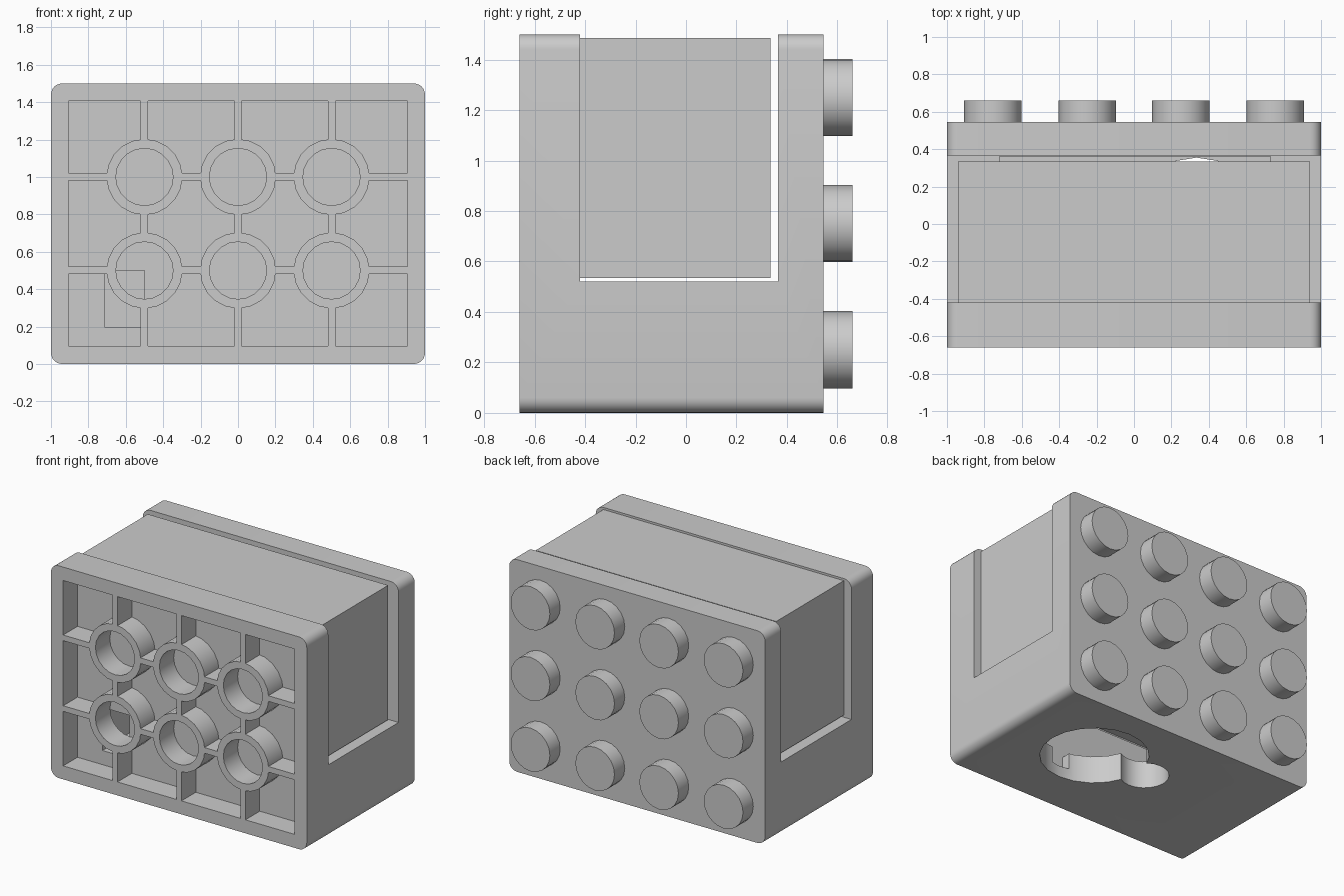
import bpy, bmesh, math
from mathutils import Matrix, Vector

cube = bpy.data.objects.get("Cube")
if cube:
    bpy.data.objects.remove(cube, do_unlink=True)

GREY = bpy.data.materials.new("light grey plastic")
GREY.use_nodes = True
GREY.diffuse_color = (0.6, 0.6, 0.6, 1)
GREY.node_tree.nodes["Principled BSDF"].inputs["Base Color"].default_value = (0.6, 0.6, 0.6, 1)

SIDES = 20
FRONT, BACK = -0.66, 0.545
RECESS = -0.5


def finish(name, bm):
    """Turn a bmesh into a named, shaded object."""
    bmesh.ops.recalc_face_normals(bm, faces=bm.faces)
    mesh = bpy.data.meshes.new(name)
    bm.to_mesh(mesh)
    bm.free()
    mesh.materials.append(GREY)
    mesh.shade_smooth()
    mesh.set_sharp_from_angle(angle=math.radians(35))
    obj = bpy.data.objects.new(name, mesh)
    bpy.context.scene.collection.objects.link(obj)
    return obj


def box(name, x, y, z):
    lo, hi = Vector((x[0], y[0], z[0])), Vector((x[1], y[1], z[1]))
    bm = bmesh.new()
    bmesh.ops.create_cube(bm, size=1, matrix=Matrix.Translation((lo + hi) / 2) @ Matrix.Diagonal((hi - lo).to_4d()))
    return finish(name, bm)


def cylinder(name, centre, radius, depth, axis):
    bm = bmesh.new()
    turn = Matrix.Rotation(math.pi / 2, 4, 'X') if axis == 'Y' else Matrix()
    bmesh.ops.create_cone(bm, cap_ends=True, segments=SIDES, radius1=radius, radius2=radius,
                          depth=depth, matrix=Matrix.Translation(centre) @ turn)
    return finish(name, bm)


def tube(name, x, z, outer, inner, y0, y1):
    bm = bmesh.new()
    loops = []
    for r, y in ((outer, y0), (outer, y1), (inner, y1), (inner, y0)):
        angles = [math.tau * i / SIDES for i in range(SIDES)]
        loops.append([bm.verts.new((x + r * math.cos(a), y, z + r * math.sin(a))) for a in angles])
    for k in range(4):
        a, b = loops[k], loops[(k + 1) % 4]
        for i in range(SIDES):
            j = (i + 1) % SIDES
            bm.faces.new((a[i], a[j], b[j], b[i]))
    return finish(name, bm)


def rounded_block(name, half, height, radius, y0, y1):
    bm = bmesh.new()
    corners = ((1, 1), (-1, 1), (-1, -1), (1, -1))
    points = []
    for k, (sx, sz) in enumerate(corners):
        for i in range(7):
            a = math.pi / 2 * (k + i / 6)
            points.append((sx * (half - radius) + radius * math.cos(a),
                           height / 2 + sz * (height / 2 - radius) + radius * math.sin(a)))
    face = bm.faces.new([bm.verts.new((x, y0, z)) for x, z in points])
    new = bmesh.ops.extrude_face_region(bm, geom=[face])["geom"]
    bmesh.ops.translate(bm, vec=(0, y1 - y0, 0), verts=[v for v in new if isinstance(v, bmesh.types.BMVert)])
    return finish(name, bm)


def cut(target, cutters):
    """Subtract the cutters, bake the result and remove the cutters."""
    for c in cutters:
        c.hide_render = True
        mod = target.modifiers.new("cut", 'BOOLEAN')
        mod.operation, mod.solver, mod.object = 'DIFFERENCE', 'EXACT', c
    graph = bpy.context.evaluated_depsgraph_get()
    mesh = bpy.data.meshes.new_from_object(target.evaluated_get(graph))
    target.modifiers.clear()
    target.data = mesh
    for c in cutters:
        bpy.data.objects.remove(c, do_unlink=True)
    mesh.shade_smooth()
    mesh.set_sharp_from_angle(angle=math.radians(35))


# Housing: saddle cut, inner chamber, front recess, cable opening and keyhole
housing = rounded_block("housing", 1, 1.5, 0.06, FRONT, BACK)
cut(housing, [
    box("saddle_cutter", (-1.2, 1.2), (-0.42, 0.365), (0.52, 1.8)),
    box("chamber_cutter", (-0.72, 0.73), (-0.41, 0.36), (0.195, 0.6)),
    box("recess_cutter", (-0.905, 0.905), (-0.8, RECESS), (0.095, 1.405)),
    box("cable_cutter", (-0.71, -0.5), (-0.55, -0.38), (0.195, 0.5)),
    cylinder("keyhole_cutter", (0.335, 0, 0.1), 0.355, 0.4, 'Z'),
    cylinder("keyhole_slot_cutter", (-0.08, 0.01, 0.1), 0.16, 0.4, 'Z'),
    box("latch_cutter", (0.26, 0.4), (-0.41, -0.28), (0.08, 0.25)),
])

# Removable compartment sitting in the saddle
box("compartment", (-0.94, 0.94), (-0.42, 0.335), (0.535, 1.485))

# Studs on the back
for x in (-0.755, -0.25, 0.25, 0.755):
    for z in (0.25, 0.75, 1.25):
        cylinder("stud", (x, 0.6, z), 0.153, 0.12, 'Y')

# Tubes in the front recess
for x in (-0.5, 0, 0.5):
    for z in (0.5, 1.0):
        tube("tube", x, z, 0.203, 0.153, FRONT, RECESS + 0.005)

# Ribs linking the tubes to each other and to the rim
depth = (FRONT, RECESS + 0.005)
for z in (0.5, 1.0):
    for x0, x1 in ((-0.91, -0.69), (-0.31, -0.19), (0.19, 0.31), (0.69, 0.91)):
        box("cross_rib", (x0, x1), depth, (z - 0.02, z + 0.02))
for x in (-0.5, 0, 0.5):
    for z0, z1 in ((0.09, 0.31), (0.69, 0.81), (1.19, 1.41)):
        box("upright_rib", (x - 0.02, x + 0.02), depth, (z0, z1))
